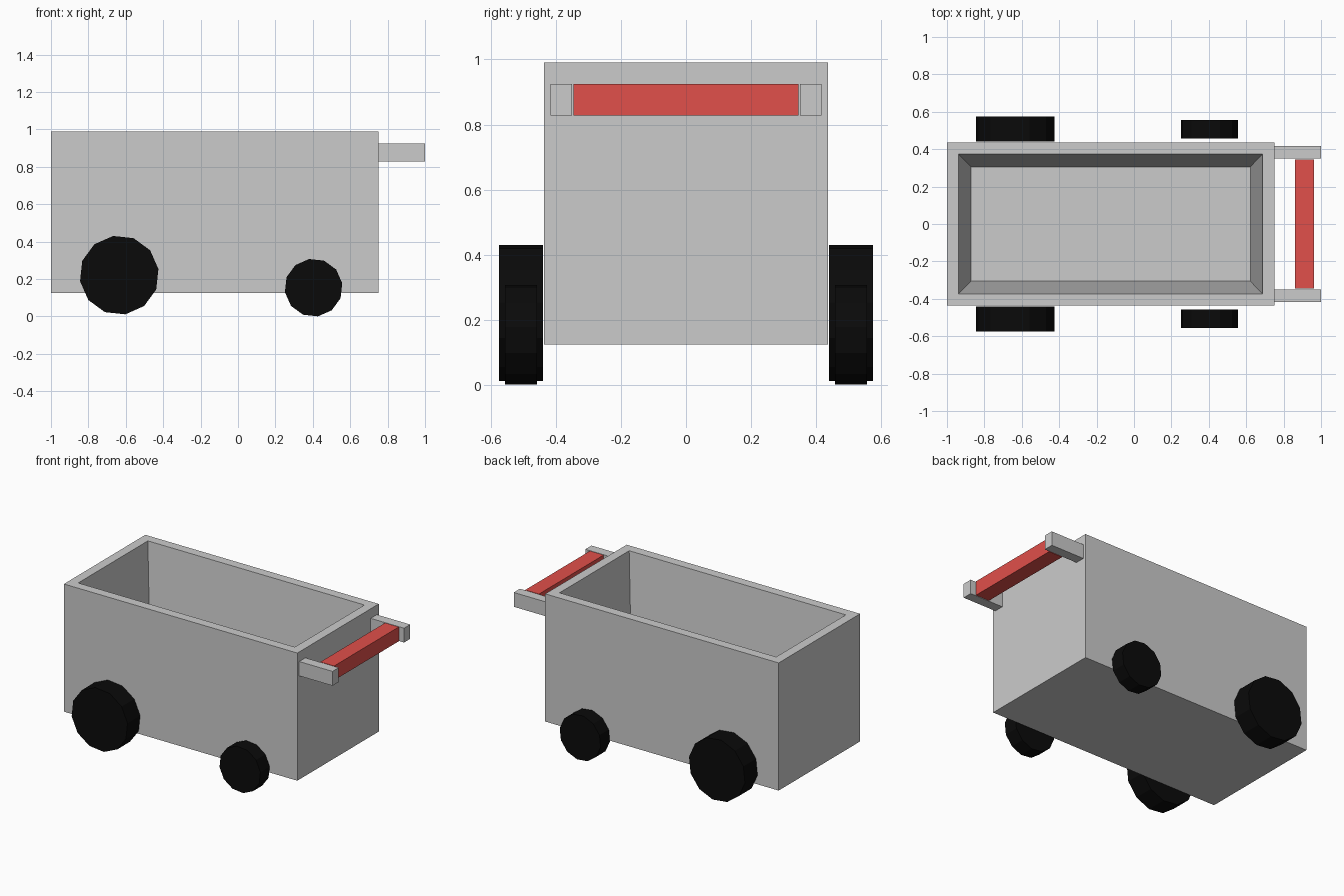
import bpy, bmesh
from math import cos, sin, radians, pi

if "Cube" in bpy.data.objects:
    bpy.data.objects.remove(bpy.data.objects["Cube"])


def material(name, rgb):
    m = bpy.data.materials.new(name)
    m.diffuse_color = (*rgb, 1)
    m.use_nodes = True
    m.node_tree.nodes["Principled BSDF"].inputs["Base Color"].default_value = m.diffuse_color
    return m


def add_object(name, bm, mat=None):
    bmesh.ops.recalc_face_normals(bm, faces=bm.faces)
    me = bpy.data.meshes.new(name)
    bm.to_mesh(me)
    bm.free()
    ob = bpy.data.objects.new(name, me)
    bpy.context.collection.objects.link(ob)
    if mat:
        me.materials.append(mat)
    return ob


def box(name, x, y, z, mat=None):
    bm = bmesh.new()
    bmesh.ops.create_cube(bm, size=1)
    for v in bm.verts:
        v.co = [(a + b) / 2 + c * (b - a) for (a, b), c in zip((x, y, z), v.co)]
    return add_object(name, bm, mat)


def wheel(name, x, z, radius, y0, y1, mat):
    bm = bmesh.new()
    ring = [bm.verts.new((x + radius * cos(a), y0, z + radius * sin(a)))
            for a in (radians(8.8) + i * pi / 6 for i in range(12))]
    face = bm.faces.new(ring)
    ext = bmesh.ops.extrude_face_region(bm, geom=[face], use_keep_orig=True)
    for v in ext["geom"]:
        if isinstance(v, bmesh.types.BMVert):
            v.co.y = y1
    return add_object(name, bm, mat)


black = material("tyre_black", (0.003, 0.003, 0.003))
red = material("handle_red", (0.75, 0.08, 0.07))

# Open cart tub: nested rectangles bridged from the base, over the rim, to the floor
bm = bmesh.new()
loops = [(-1.0, 0.75, 0.436, 0.125), (-1.0, 0.75, 0.436, 0.99),
         (-0.937, 0.687, 0.373, 0.99), (-0.872, 0.622, 0.306, 0.19)]
rings = [[bm.verts.new(p) for p in ((a, -w, z), (b, -w, z), (b, w, z), (a, w, z))]
         for a, b, w, z in loops]
for r, s in zip(rings, rings[1:]):
    for i in range(4):
        j = (i + 1) % 4
        bm.faces.new((r[i], r[j], s[j], s[i]))
bm.faces.new(rings[0])
bm.faces.new(rings[-1])
add_object("cart_tub", bm)

# Push handle bar
box("handle_bar", (0.86, 0.963), (-0.346, 0.346), (0.828, 0.925), red)

# Handle brackets and wheels on both sides
for side, s in (("left", 1), ("right", -1)):
    box(f"handle_bracket_{side}", (0.75, 1.0), sorted((s * 0.35, s * 0.416)), (0.828, 0.925))
    wheel(f"large_wheel_{side}", -0.635, 0.221, 0.212, s * 0.44, s * 0.575, black)
    wheel(f"small_wheel_{side}", 0.404, 0.154, 0.155, s * 0.457, s * 0.556, black)
